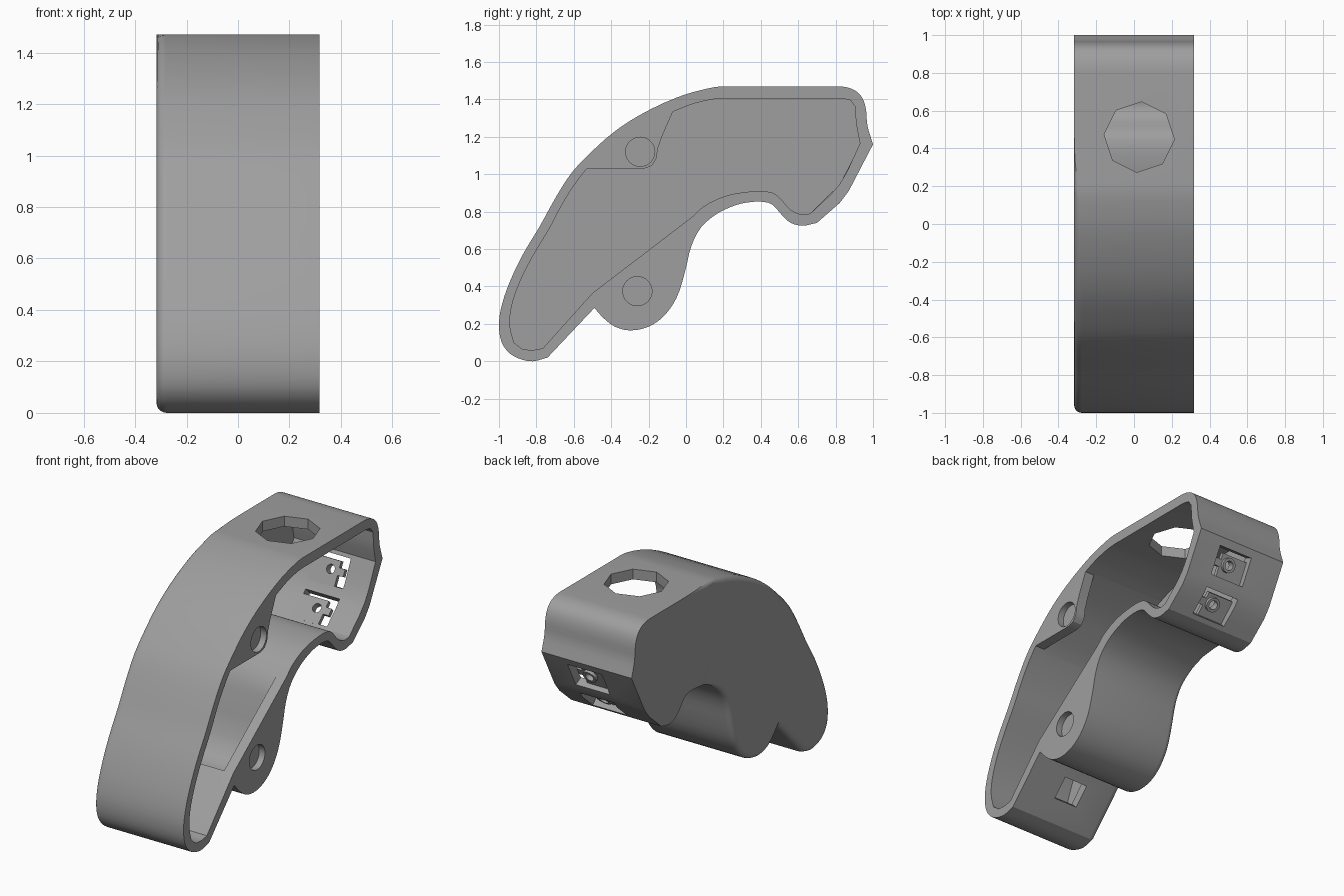
import bpy, bmesh, math
from mathutils import Matrix, Vector

if "Cube" in bpy.data.objects:
    bpy.data.objects.remove(bpy.data.objects["Cube"])

grey = bpy.data.materials.new("plain grey")
grey.diffuse_color = (0.345, 0.345, 0.345, 1)
grey.use_nodes = True
grey.node_tree.nodes["Principled BSDF"].inputs["Base Color"].default_value = grey.diffuse_color

OUTER = [(-.74, .02), (-.49, .285), (-.44, .23), (-.38, .185), (-.30, .165), (-.20, .185), (-.12, .24),
         (-.05, .34), (-.005, .48), (.03, .62), (.08, .715), (.16, .785), (.24, .825), (.32, .848), (.44, .848),
         (.47, .83), (.51, .785), (.56, .74), (.62, .725), (.70, .74), (.87, .91), (1, 1.16), (.97, 1.26),
         (.96, 1.36), (.935, 1.42), (.89, 1.455), (.81, 1.47), (.20, 1.47), (.08, 1.45), (-.05, 1.41),
         (-.25, 1.315), (-.38, 1.23), (-.50, 1.125), (-.61, 1.01), (-.70, .87), (-.78, .725), (-.87, .575),
         (-.94, .43), (-.985, .30), (-1, .20), (-.985, .10), (-.94, .04), (-.88, .01), (-.82, 0)]
INNER = [(-.765, .07), (-.50, .365), (.03, .77), (.09, .825), (.20, .88), (.32, .905), (.45, .905), (.49, .885),
         (.56, .81), (.62, .785), (.665, .79), (.82, .945), (.93, 1.165), (.91, 1.27), (.905, 1.36),
         (.88, 1.395), (.83, 1.405), (.20, 1.405), (.05, 1.38), (-.07, 1.335), (-.15, 1.14), (-.16, 1.08),
         (-.185, 1.045), (-.23, 1.03), (-.53, 1.03), (-.57, .98), (-.65, .86), (-.73, .71), (-.82, .56),
         (-.89, .42), (-.935, .28), (-.94, .18), (-.92, .10), (-.875, .065), (-.82, .06)]
# Hollows behind the two socket plates
UPPER_HOLLOW = [(-.06, 1.34), (-.22, 1.264), (-.35, 1.18), (-.46, 1.085), (-.53, 1.03), (-.5, .9), (0, 1)]
LOWER_HOLLOW = [(-.50, .365), (-.44, .305), (-.39, .255), (-.345, .232), (-.30, .225), (-.22, .24), (-.16, .28),
                (-.105, .365), (-.062, .49), (-.027, .64), (.03, .77), (-.1, .8)]


def smooth(pts, steps=3):
    """Round the short runs of a closed profile; keep long sides and sharp corners."""
    p = [Vector(q) for q in pts]
    n = len(p)
    seg = [p[(i + 1) % n] - p[i] for i in range(n)]

    def tangent(i, own):
        a, b = seg[i - 1], seg[i % n]
        if a.angle(b) > math.radians(31):
            return own.normalized()
        for s in (a, b):
            if s.length > 0.25:
                return s.normalized()
        return (a.normalized() + b.normalized()).normalized()

    out = []
    for i in range(n):
        a, b, s = p[i], p[(i + 1) % n], seg[i]
        out.append(a)
        if s.length > 0.25:
            continue
        ta, tb = tangent(i, s) * s.length, tangent((i + 1) % n, s) * s.length
        for k in range(1, steps):
            t = k / steps
            out.append(a * (2*t**3 - 3*t**2 + 1) + ta * (t**3 - 2*t**2 + t)
                       + b * (3*t**2 - 2*t**3) + tb * (t**3 - t**2))
    return out


def make(name, bm):
    bmesh.ops.recalc_face_normals(bm, faces=bm.faces[:])
    me = bpy.data.meshes.new(name)
    bm.to_mesh(me)
    bm.free()
    me.materials.append(grey)
    ob = bpy.data.objects.new(name, me)
    bpy.context.collection.objects.link(ob)
    return ob


def prism(name, pts, x0, x1):
    """Extrude a side profile of (y, z) points along x."""
    bm = bmesh.new()
    f = bm.faces.new([bm.verts.new((x0, y, z)) for y, z in pts])
    up = bmesh.ops.extrude_face_region(bm, geom=[f])["geom"]
    bmesh.ops.translate(bm, vec=(x1 - x0, 0, 0), verts=[v for v in up if isinstance(v, bmesh.types.BMVert)])
    return make(name, bm)


def box(name, frame, lo, hi):
    bm = bmesh.new()
    bmesh.ops.create_cube(bm, size=1)
    lo, hi = Vector(lo), Vector(hi)
    for v in bm.verts:
        v.co = frame @ Vector([(lo[i] + hi[i]) / 2 + v.co[i] * (hi[i] - lo[i]) for i in range(3)])
    return make(name, bm)


def cylinder(name, frame, r, depth, n=32):
    bm = bmesh.new()
    bmesh.ops.create_cone(bm, cap_ends=True, segments=n, radius1=r, radius2=r, depth=depth, matrix=frame)
    return make(name, bm)


def bake(ob):
    me = bpy.data.meshes.new_from_object(ob.evaluated_get(bpy.context.evaluated_depsgraph_get()))
    ob.modifiers.clear()
    ob.data = me


def combine(ob, others, op="DIFFERENCE"):
    for o in others:
        m = ob.modifiers.new("cut", "BOOLEAN")
        m.object, m.operation, m.solver = o, op, "EXACT"
        bake(ob)
        bpy.data.objects.remove(o)


def wall_frame(y, z, angle):
    """Local y runs up the wall, local z points inward."""
    return Matrix.Translation((0, y, z)) @ Matrix.Rotation(math.radians(angle), 4, "X")


# Solid body, with its closed side rounded over except toward the back
X = 0.317
shell = prism("shell", smooth(OUTER), -X, X)
weights = shell.data.attributes.new("bevel_weight_edge", "FLOAT", "EDGE")
for e in shell.data.edges:
    a, b = [shell.data.vertices[i].co for i in e.vertices]
    if a.x < 0 and b.x < 0:
        weights.data[e.index].value = max(0, min(1, (0.35 - (a.y + b.y) / 2) / 0.3))
bev = shell.modifiers.new("round", "BEVEL")
bev.limit_method, bev.width, bev.segments = "WEIGHT", 0.04, 5
bev.use_clamp_overlap = False
bake(shell)

# Cavity, hollows, round pin sockets, octagonal top opening and front window
side = Matrix.Rotation(math.pi / 2, 4, "Y")
cutters = [prism("cavity", smooth(INNER), -X + 0.06, X + 0.1),
           prism("upper_hollow", UPPER_HOLLOW, -X + 0.06, X - 0.065),
           prism("lower_hollow", LOWER_HOLLOW, -X + 0.06, X - 0.065)]
for y, z in ((-.245, 1.12), (-.26, .375)):
    cutters.append(cylinder("socket", Matrix.Translation((X, y, z)) @ side, 0.078, 0.08))
cutters.append(cylinder("top_opening", Matrix.Translation((.028, .46, 1.45)) @
                        Matrix.Rotation(math.radians(86), 4, "Z"), 0.187, 0.3, 8))
cutters.append(box("front_window", wall_frame(-.6, .168, 46.7), (-.09, -.06, -.1), (.075, .08, .2)))

# Two windows in the back walls
mounts = [wall_frame(.935, 1.035, 63), wall_frame(.785, .825, 45)]
for f in mounts:
    cutters.append(box("back_window", f, (-.09, -.09, -.1), (.15, .09, .12)))
combine(shell, cutters)

# Recessed mounting plates with a side tab and a screw collar
for f, name in zip(mounts, ("upper_mount", "lower_mount")):
    plate = box(name, f, (-.10, -.095, .035), (.09, .06, .06))
    combine(plate, [box("tab", f, (.05, -.025, .035), (.13, .02, .06)),
                    cylinder("collar", f @ Matrix.Translation((.035, 0, .035)), 0.045, 0.04, 24)], "UNION")
    combine(plate, [cylinder("screw_hole", f @ Matrix.Translation((.035, 0, .04)), 0.028, 0.2, 24)])

# Smooth shading with crisp edges
for ob in bpy.context.scene.objects:
    bpy.ops.object.select_all(action="DESELECT")
    ob.select_set(True)
    bpy.context.view_layer.objects.active = ob
    bpy.ops.object.shade_smooth_by_angle(angle=math.radians(25))
